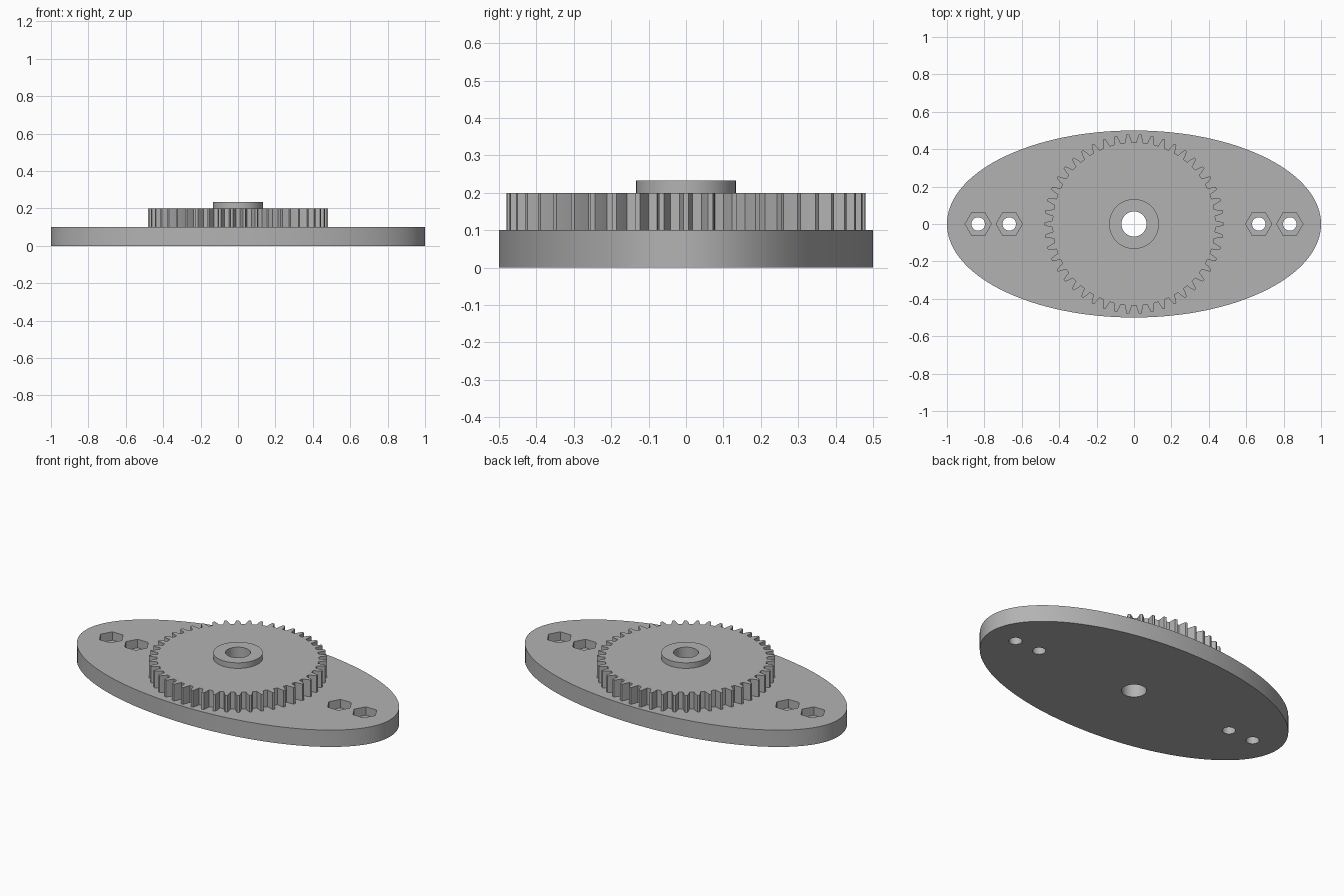
import bpy, bmesh, math

if "Cube" in bpy.data.objects:
    bpy.data.objects.remove(bpy.data.objects["Cube"])

grey = bpy.data.materials.new("grey plastic")
grey.diffuse_color = (0.45, 0.45, 0.45, 1)
grey.use_nodes = True
grey.node_tree.nodes["Principled BSDF"].inputs["Base Color"].default_value = grey.diffuse_color


def prism(name, points, z0, z1):
    """Extrude a closed outline between two heights."""
    bm = bmesh.new()
    face = bm.faces.new([bm.verts.new((x, y, z0)) for x, y in points])
    top = bmesh.ops.extrude_face_region(bm, geom=[face])["geom"]
    bmesh.ops.translate(bm, vec=(0, 0, z1 - z0),
                        verts=[v for v in top if isinstance(v, bmesh.types.BMVert)])
    bmesh.ops.recalc_face_normals(bm, faces=bm.faces)
    mesh = bpy.data.meshes.new(name)
    bm.to_mesh(mesh)
    bm.free()
    mesh.materials.append(grey)
    obj = bpy.data.objects.new(name, mesh)
    bpy.context.collection.objects.link(obj)
    return obj


def ring(rx, ry, n, cx=0.0):
    return [(cx + rx * math.cos(math.tau * i / n), ry * math.sin(math.tau * i / n))
            for i in range(n)]


def gear_outline(teeth, root, tip):
    """Tooth profile as (fraction of pitch, fraction of tooth height)."""
    profile = [(-0.30, 0), (-0.22, 0.45), (-0.10, 1), (0.10, 1), (0.22, 0.45), (0.30, 0)]
    pts = []
    for i in range(teeth):
        for f, h in profile:
            a = math.tau * (i + f) / teeth
            r = root + (tip - root) * h
            pts.append((r * math.cos(a), r * math.sin(a)))
    return pts


def combine(target, helper, operation):
    mod = target.modifiers.new(helper.name, "BOOLEAN")
    mod.object, mod.operation, mod.solver = helper, operation, "EXACT"
    helper.hide_render = True
    bpy.context.view_layer.objects.active = target
    bpy.ops.object.modifier_apply(modifier=mod.name)
    bpy.data.objects.remove(helper)


# Elliptical plate with the gear and hub fused on top
body = prism("gear_mounting_plate", ring(1.0, 0.5, 128), 0, 0.1)
combine(body, prism("gear", gear_outline(46, 0.436, 0.48), 0.05, 0.2), "UNION")
combine(body, prism("hub", ring(0.133, 0.133, 64), 0.15, 0.233), "UNION")

# Central bore
combine(body, prism("bore", ring(0.067, 0.067, 64), -0.1, 0.4), "DIFFERENCE")

# Screw holes with hexagonal nut pockets
for x in (-0.833, -0.667, 0.667, 0.833):
    combine(body, prism("screw_hole", ring(0.036, 0.036, 32, x), -0.1, 0.3), "DIFFERENCE")
    combine(body, prism("nut_pocket", ring(0.07, 0.07, 6, x), 0.05, 0.3), "DIFFERENCE")

# Smooth walls, crisp edges
bpy.ops.object.select_all(action="DESELECT")
body.select_set(True)
bpy.context.view_layer.objects.active = body
bpy.ops.object.shade_smooth_by_angle(angle=math.radians(20))
